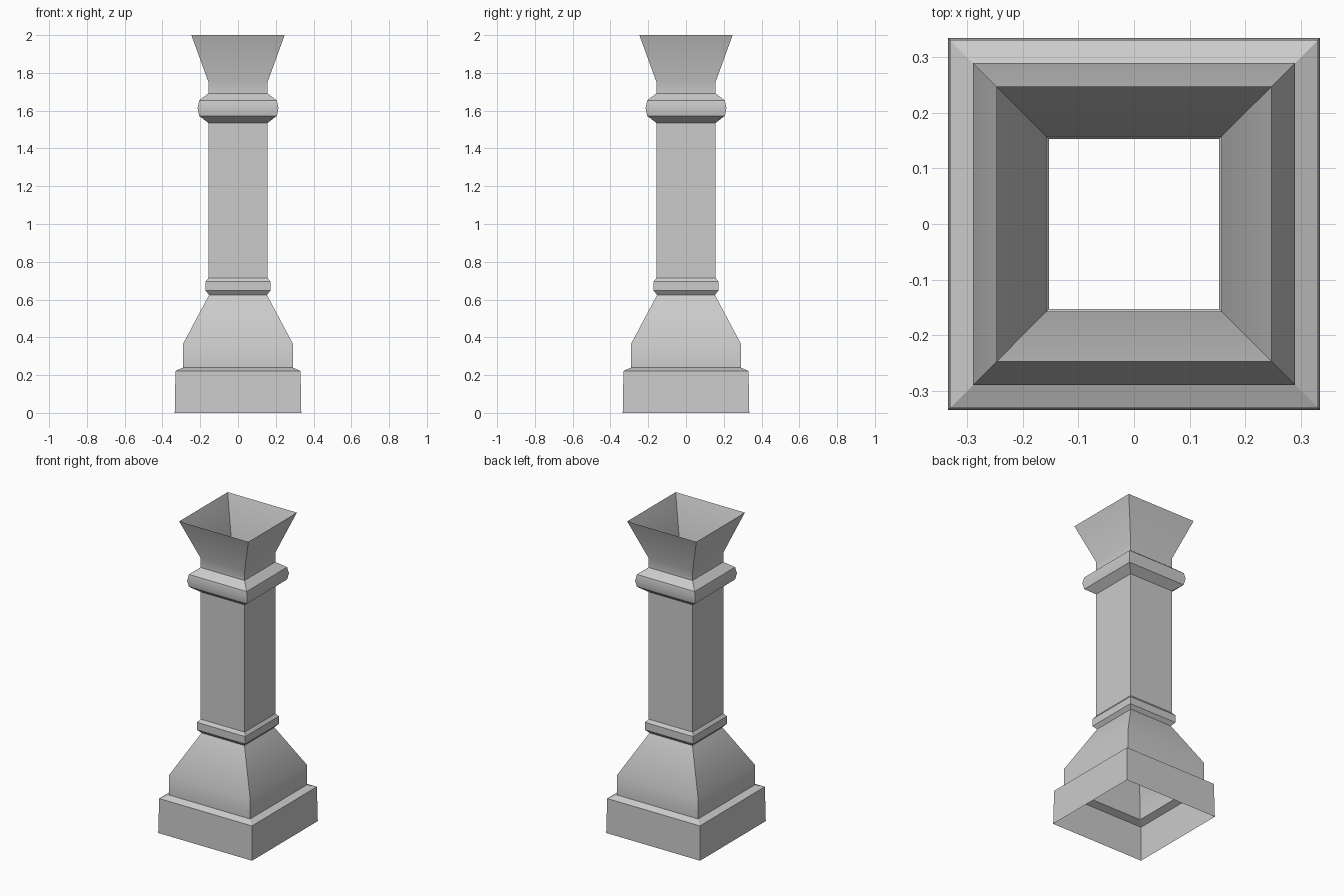
import bpy
import bmesh
import math

cube = bpy.data.objects.get("Cube")
if cube:
    bpy.data.objects.remove(cube, do_unlink=True)

stone = bpy.data.materials.new("grey_stone")
stone.use_nodes = True
colour = (0.6, 0.6, 0.6, 1)
stone.diffuse_color = colour
stone.node_tree.nodes["Principled BSDF"].inputs["Base Color"].default_value = colour

CORNERS = [(-1, -1), (1, -1), (1, 1), (-1, 1)]


def square_shell(name, profile):
    """Loft an open square tube through (half width, height) pairs."""
    bm = bmesh.new()
    rings = [[bm.verts.new((x * r, y * r, z)) for x, y in CORNERS] for r, z in profile]
    for low, high in zip(rings, rings[1:]):
        for i in range(4):
            j = (i + 1) % 4
            bm.faces.new((low[i], low[j], high[j], high[i]))
    mesh = bpy.data.meshes.new(name)
    bm.to_mesh(mesh)
    bm.free()
    mesh.materials.append(stone)
    obj = bpy.data.objects.new(name, mesh)
    bpy.context.collection.objects.link(obj)
    bpy.ops.object.select_all(action="DESELECT")
    obj.select_set(True)
    bpy.context.view_layer.objects.active = obj
    bpy.ops.object.shade_smooth_by_angle(angle=math.radians(30))


# Hollow column, stacked from the floor up; neighbours share their rims
square_shell("plinth", [(0.335, 0), (0.331, 0.222), (0.29, 0.24)])
square_shell("pedestal", [(0.29, 0.24), (0.29, 0.367), (0.153, 0.625)])
square_shell("lower_collar", [(0.153, 0.625), (0.172, 0.647), (0.172, 0.695), (0.157, 0.714)])
square_shell("shaft", [(0.157, 0.714), (0.157, 1.535)])
square_shell("upper_collar", [(0.157, 1.535), (0.206, 1.573), (0.214, 1.613),
                              (0.206, 1.653), (0.157, 1.692)])
square_shell("flared_capital", [(0.157, 1.692), (0.157, 1.753), (0.247, 2)])
